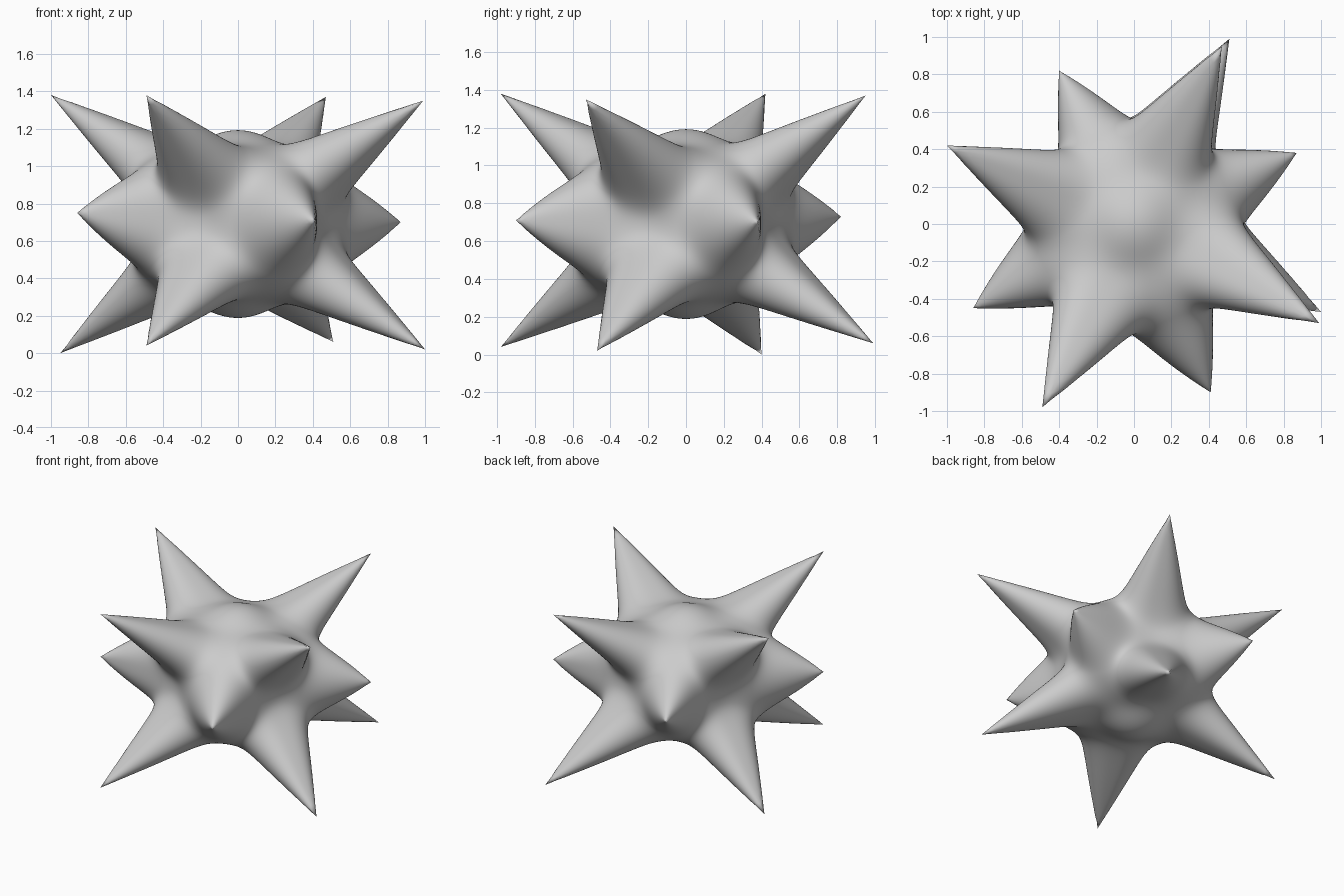
import bpy, bmesh, math
from mathutils import Vector

if "Cube" in bpy.data.objects:
    bpy.data.objects.remove(bpy.data.objects["Cube"])

CENTRE = Vector((0, 0, 0.69))
BLEND = 14   # sharpness of the valleys between spikes
BASE = 0.43  # radius of the core ball

# Spike tips: upper and lower rings of long spikes, middle ring of short ones
upper = [(-1, .42, 1.38), (-.49, -.98, 1.38), (.47, .95, 1.37), (.99, -.53, 1.35)]
lower = [(-.95, .40, 0), (-.49, -.98, .04), (.51, .99, .06), (1, -.47, .02)]
middle = [(-.86, -.45, .75), (.87, .38, .70), (.41, -.90, .71), (-.40, .82, .73)]


def spike(tip, tall, wide, skew, bulge):
    """Axis, sideways vector, length, half angles (vertical, horizontal, skew), bulge."""
    v = Vector(tip) - CENTRE
    side = v.cross(Vector((0, 0, 1))).normalized()
    return (v.normalized(), side, v.length, math.radians(tall),
            math.radians(wide), math.radians(skew), bulge)


spikes = [spike(t, 14.2, 19.3, -1.8, 0.05) for t in upper + lower]
spikes += [spike(t, 38.5, 31.5, 2, 0.27) for t in middle]


def cone_radius(d, axis, side, length, tall, wide, skew, bulge):
    """Distance from the centre to an oval cone's surface along a direction."""
    theta = math.acos(max(-1, min(1, d.dot(axis))))
    s = max(-1, min(1, d.dot(side) / max(math.sin(theta), 1e-6)))
    beta = tall * (1 - s * s) + (wide + skew * s) * s * s
    beta -= bulge * 0.6 * math.tanh(theta / 0.6)
    flat = math.pi / 2 - beta
    r = length * math.sin(beta) / math.sin(min(theta, flat) + beta)
    return r - 0.6 * max(0, theta - 0.5) ** 2


# Ball whose surface is pulled out to the blended cones
bm = bmesh.new()
bmesh.ops.create_icosphere(bm, subdivisions=7, radius=1)
dirs = [v.co.normalized() for v in bm.verts]
for v, d in zip(bm.verts, dirs):
    core = BASE + 0.07 * abs(d.z) ** 6  # slightly domed top and bottom
    total = math.exp(BLEND * core)
    total += sum(math.exp(BLEND * cone_radius(d, *s)) for s in spikes)
    v.co = CENTRE + d * (math.log(total) / BLEND)

# Snap the nearest vertex to each exact tip
bm.verts.ensure_lookup_table()
for s in spikes:
    i = max(range(len(dirs)), key=lambda n: dirs[n].dot(s[0]))
    bm.verts[i].co = CENTRE + s[0] * s[2]

mesh = bpy.data.meshes.new("spiked_star")
bm.to_mesh(mesh)
bm.free()
for p in mesh.polygons:
    p.use_smooth = True
star = bpy.data.objects.new("spiked_star", mesh)
bpy.context.collection.objects.link(star)
